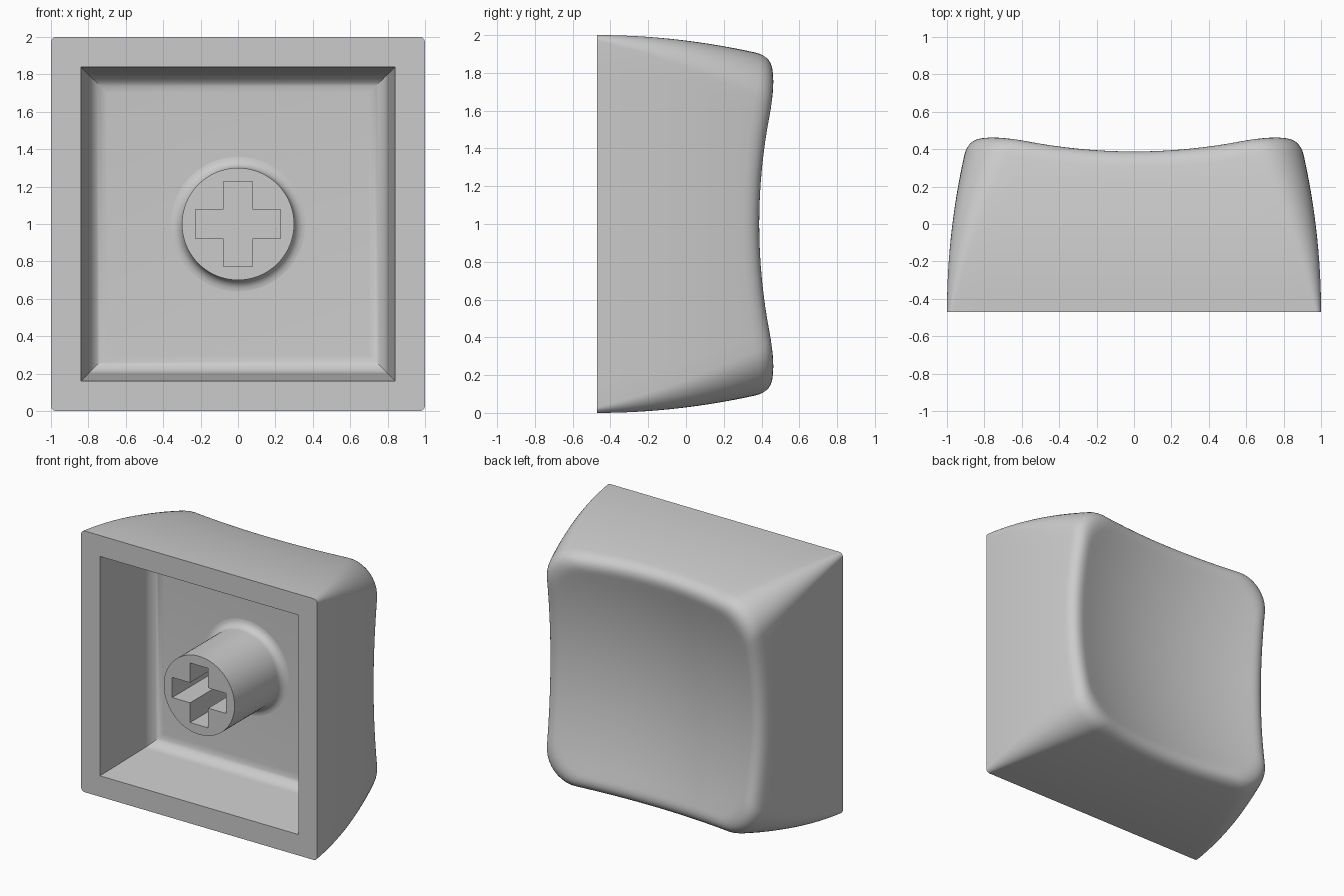
import bpy, bmesh, math
from mathutils import Vector

if "Cube" in bpy.data.objects:
    bpy.data.objects.remove(bpy.data.objects["Cube"], do_unlink=True)

FRONT, SIDE_STEPS, ARC_STEPS = -0.47, 16, 10
SETBACK = 0.11

grey = bpy.data.materials.new("light grey plastic")
grey.use_nodes = True
grey.diffuse_color = (0.6, 0.6, 0.6, 1)
grey.node_tree.nodes["Principled BSDF"].inputs["Base Color"].default_value = (0.6, 0.6, 0.6, 1)


def loft(name, rows, tip=None):
    """Closed solid skinned through equal-length rows of points."""
    bm = bmesh.new()
    rings = [[bm.verts.new(p) for p in row] for row in rows]
    n = len(rings[0])
    for a, b in zip(rings, rings[1:]):
        for i in range(n):
            j = (i + 1) % n
            bm.faces.new((a[i], a[j], b[j], b[i]))
    bm.faces.new(rings[0])
    if tip is None:
        bm.faces.new(rings[-1])
    else:
        centre = bm.verts.new(tip)
        for i in range(n):
            bm.faces.new((rings[-1][i], rings[-1][(i + 1) % n], centre))
    bmesh.ops.recalc_face_normals(bm, faces=bm.faces)
    mesh = bpy.data.meshes.new(name)
    bm.to_mesh(mesh)
    bm.free()
    mesh.materials.append(grey)
    obj = bpy.data.objects.new(name, mesh)
    bpy.context.collection.objects.link(obj)
    return obj


def activate(obj):
    bpy.ops.object.select_all(action="DESELECT")
    obj.select_set(True)
    bpy.context.view_layer.objects.active = obj


def cut(obj, cutter):
    mod = obj.modifiers.new("cut", "BOOLEAN")
    mod.operation, mod.solver, mod.object = "DIFFERENCE", "EXACT", cutter
    activate(obj)
    bpy.ops.object.modifier_apply(modifier=mod.name)
    bpy.data.objects.remove(cutter, do_unlink=True)


def smooth(obj):
    activate(obj)
    bpy.ops.object.shade_smooth_by_angle(angle=math.radians(30))


def section(y):
    """Rounded square section, smaller and rounder toward the back."""
    t = (y - FRONT) / 0.9
    h, r = 1 - 0.107 * t * t, 0.03 + 0.22 * t
    pts = []
    for q in range(4):
        for i in range(SIDE_STEPS):
            pts.append(complex(h, (h - r) * (2 * i / SIDE_STEPS - 1)) * 1j ** q)
        for i in range(ARC_STEPS):
            a = math.pi / 2 * i / ARC_STEPS
            pts.append((complex(h - r, h - r) + r * complex(math.cos(a), math.sin(a))) * 1j ** q)
    return pts


def at(p, y):
    return Vector((p.real, y, 1 + p.imag))


def dish(p):
    return 0.268 + 0.18 * abs(p) ** 2


def shell_column(i):
    """One strip from the front edge, over the soft rim, into the dish."""
    y = 0.4
    for _ in range(8):
        y = dish(section(y)[i])
    corner = section(y)[i]
    end = y - SETBACK
    col = []
    for k in range(13):
        yk = FRONT + (end - FRONT) * k / 12
        col.append(at(section(yk)[i], yk))
    inner = corner * 0.88
    a, b, c = col[-1], at(corner, y), at(inner, dish(inner))
    for k in range(1, 11):
        t = k / 10
        col.append(a * (1 - t) ** 2 + b * 2 * t * (1 - t) + c * t * t)
    for k in range(1, 14):
        p = inner * (1 - k / 14)
        col.append(at(p, dish(p)))
    return col


# Outer shell with its dished back
count = 4 * (SIDE_STEPS + ARC_STEPS)
columns = [shell_column(i) for i in range(count)]
shell = loft("cap_shell", list(zip(*columns)), tip=(0, dish(0j), 1))

# Square cavity with tapered walls and a filleted floor
levels = [(FRONT - 0.1, 0.8485), (0, 0.80)]
for k in range(1, 9):
    a = math.pi / 2 * k / 8
    levels.append((0.1 * math.sin(a), 0.80 - 0.1 * (1 - math.cos(a))))
cavity = loft("cavity_cutter", [[at(complex(h, h) * 1j ** q, y) for q in range(4)] for y, h in levels])
cavity.hide_render = True
cut(shell, cavity)
smooth(shell)

# Round stem, flared where it meets the cavity floor
profile = [(FRONT, 0.3), (0.04, 0.3)]
for k in range(1, 7):
    a = math.pi / 2 * k / 6
    profile.append((0.04 + 0.06 * math.sin(a), 0.3 + 0.06 * (1 - math.cos(a))))
profile.append((0.12, 0.36))
turn = [2 * math.pi * k / 64 for k in range(64)]
stem = loft("stem", [[at(r * complex(math.cos(a), math.sin(a)), y) for a in turn] for y, r in profile])

# Cross-shaped socket in the stem
arm, w = 0.228, 0.077
cross = [p * 1j ** q for q in range(4) for p in (complex(arm, -w), complex(arm, w), complex(w, w))]
socket = loft("socket_cutter", [[at(p, y) for p in cross] for y in (FRONT - 0.1, 0.03)])
socket.hide_render = True
cut(stem, socket)
smooth(stem)
